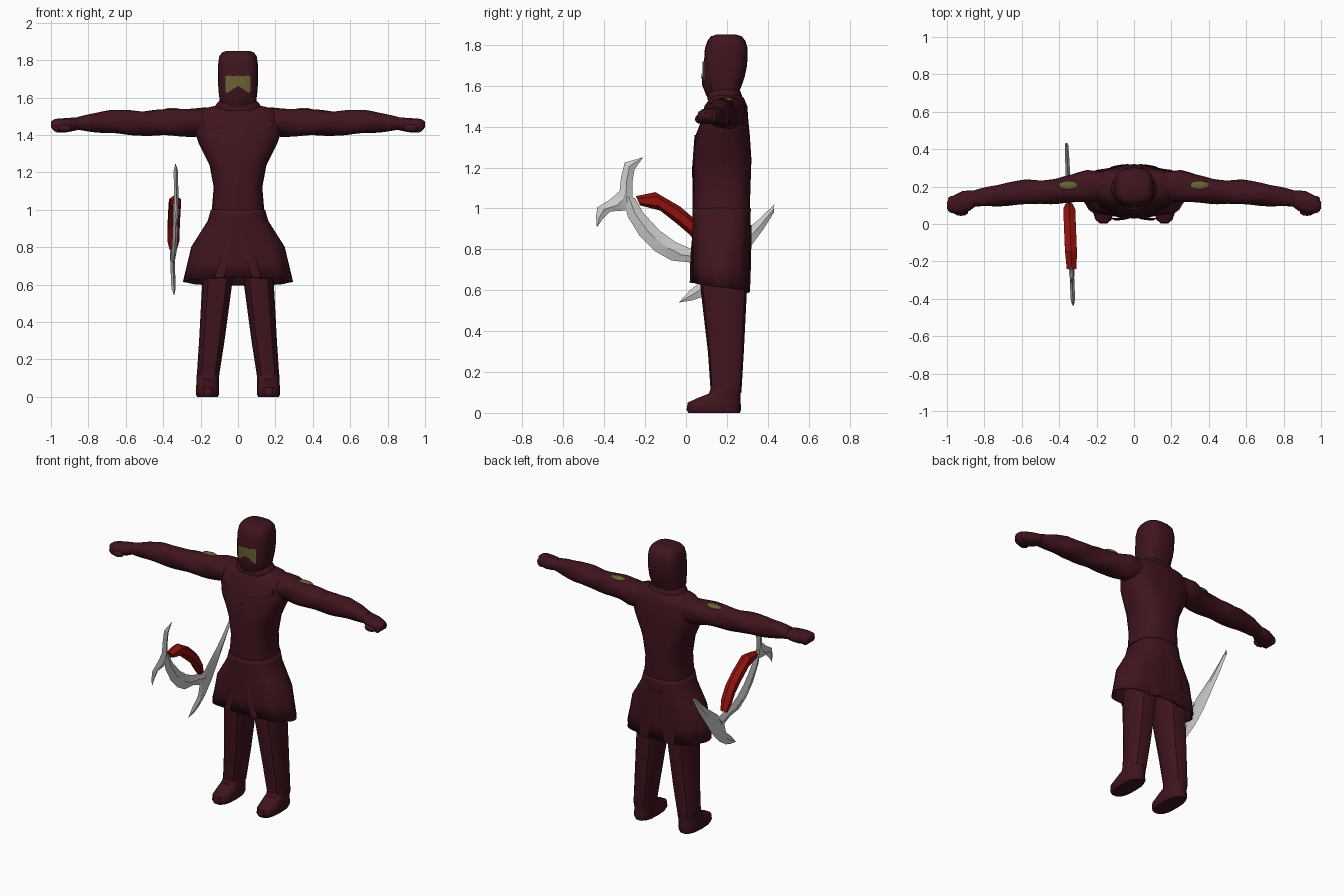
import bpy, bmesh, math
from mathutils import Vector


def material(name, rgb):
    m = bpy.data.materials.new(name)
    m.diffuse_color = (*rgb, 1)
    return m


CLOTH = material("maroon_cloth", (0.05, 0.007, 0.012))
SKIN = material("olive_skin", (0.15, 0.12, 0.035))
RED = material("red_grip", (0.28, 0.006, 0.004))


def finish(name, bm, mat=None, mirror=False, angle=40):
    bmesh.ops.remove_doubles(bm, verts=bm.verts, dist=1e-4)
    bmesh.ops.recalc_face_normals(bm, faces=bm.faces)
    me = bpy.data.meshes.new(name)
    bm.to_mesh(me)
    bm.free()
    ob = bpy.data.objects.new(name, me)
    bpy.context.collection.objects.link(ob)
    if mat:
        me.materials.append(mat)
    if mirror:
        ob.modifiers.new("Mirror", 'MIRROR').use_mirror_merge = False
    bpy.ops.object.select_all(action='DESELECT')
    bpy.context.view_layer.objects.active = ob
    ob.select_set(True)
    if angle:
        bpy.ops.object.shade_smooth_by_angle(angle=math.radians(angle))
    return ob


def spow(v, p):
    return math.copysign(abs(v) ** (2 / p), v)


def refine(rings, m):
    out = []
    for a, b in zip(rings, rings[1:]):
        out += [tuple(u + (v - u) * k / m for u, v in zip(a, b)) for k in range(m)]
    return out + [rings[-1]]


def loft(name, rings, mat, axis='Z', n=16, p=2.6, caps=True, warp=None, **kw):
    """Skin rings of (position, centre1, centre2, radius1, radius2)."""
    bm = bmesh.new()
    loops = []
    for t, c1, c2, r1, r2 in rings:
        row = []
        for i in range(n):
            a = 2 * math.pi * i / n
            s, d = warp(t, a) if warp else (1, 0)
            u, v = c1 + s * r1 * spow(math.cos(a), p), c2 + s * r2 * spow(math.sin(a), p)
            row.append(bm.verts.new((u, v, t + d) if axis == 'Z' else (t, u, v)))
        loops.append(row)
    for A, B in zip(loops, loops[1:]):
        for i in range(n):
            j = (i + 1) % n
            bm.faces.new((A[i], A[j], B[j], B[i]))
    if caps:
        bm.faces.new(loops[0])
        bm.faces.new(loops[-1])
    return finish(name, bm, mat, **kw)


def ribbon(name, pairs, normal, t, mat=None, frac=0.5, **kw):
    """Strip between two edges, thickened in the middle into a blade section."""
    bm = bmesh.new()
    N = Vector(normal)
    loops = []
    for a, b in pairs:
        a, b = Vector(a), Vector(b)
        h = N * t * min(1, (b - a).length / 0.06)
        pts = [a, a.lerp(b, frac) + h, a.lerp(b, 1 - frac) + h,
               b, a.lerp(b, 1 - frac) - h, a.lerp(b, frac) - h]
        loops.append([bm.verts.new(q) for q in pts])
    for A, B in zip(loops, loops[1:]):
        for i in range(6):
            j = (i + 1) % 6
            bm.faces.new((A[i], A[j], B[j], B[i]))
    bm.faces.new(loops[0])
    bm.faces.new(loops[-1])
    return finish(name, bm, mat, **kw)


def blob(name, loc, scale, mat):
    bm = bmesh.new()
    bmesh.ops.create_icosphere(bm, subdivisions=2, radius=1)
    for v in bm.verts:
        v.co = Vector([c * s + l for c, s, l in zip(v.co, scale, loc)])
    return finish(name, bm, mat, mirror=True)


# Torso of the coat
loft("coat_torso", [(0.93, 0, .174, .16, .136), (1.0, 0, .174, .14, .138), (1.12, 0, .176, .13, .14),
     (1.24, 0, .178, .152, .142), (1.36, 0, .18, .212, .132), (1.43, 0, .19, .235, .115),
     (1.50, 0, .195, .228, .105), (1.54, 0, .20, .195, .083), (1.56, 0, .20, .10, .06)], CLOTH, n=24)


# Pleated skirt, hem lower at the back
def hem(z, a):
    k = max(0, min(1, (0.95 - z) / 0.33))
    return 1 + 0.03 * k * math.cos(8 * a), -k * 0.02 * math.sin(a)


skirt = loft("coat_skirt", refine([(1.0, 0, .174, .141, .139), (.94, 0, .174, .158, .138),
             (.80, 0, .173, .243, .136), (.615, 0, .172, .282, .134)], 2),
             CLOTH, n=48, caps=False, warp=hem)
sol = skirt.modifiers.new("Solidify", 'SOLIDIFY')
sol.thickness, sol.offset = 0.008, 0

# Hanging cloth tails, front and back, either side of the centre
ribbon("front_tail", [((.002, .036, .89), (.03, .036, .89)), ((.03, .028, .77), (.085, .03, .77)),
       ((.075, .02, .64), (.125, .03, .635))], (0, 1, 0), .008, CLOTH, mirror=True)
ribbon("back_tail", [((.002, .312, .92), (.06, .312, .92)), ((.01, .312, .76), (.11, .31, .76)),
       ((.03, .308, .60), (.13, .302, .585))], (0, 1, 0), .008, CLOTH, mirror=True)
# Front closing seam and chest yoke
ribbon("front_seam", [((-.012, .037, .95), (.012, .037, .95)), ((-.012, .034, 1.2), (.012, .034, 1.2)),
       ((-.012, .046, 1.36), (.012, .046, 1.36))], (0, 1, 0), .01, CLOTH)
ribbon("chest_yoke", [((0, .066, 1.37), (0, .074, 1.42)), ((.1, .074, 1.39), (.1, .078, 1.43)),
       ((.19, .105, 1.44), (.18, .105, 1.48))], (0, 1, 0), .01, CLOTH, mirror=True)


# Sleeved arms with twisting folds
def folds(t, a):
    k = min(1, max(0, (0.88 - t) / 0.1))
    return 1 + 0.05 * k * math.sin(3 * a + t * 24), 0


loft("arm", refine([(.16, .205, 1.47, .08, .075), (.25, .205, 1.468, .085, .076), (.33, .187, 1.467, .075, .072),
     (.42, .176, 1.465, .068, .069), (.50, .172, 1.463, .062, .066), (.58, .169, 1.467, .066, .066),
     (.68, .16, 1.470, .062, .062), (.78, .148, 1.467, .052, .05), (.86, .135, 1.462, .043, .034)], 3),
     CLOTH, axis='X', n=18, p=2.2, warp=folds, mirror=True)
loft("hand", [(.84, .138, 1.462, .038, .03), (.88, .125, 1.457, .055, .036), (.92, .115, 1.452, .06, .038),
     (.96, .105, 1.45, .05, .038), (.985, .1, 1.453, .038, .03), (1.0, .1, 1.456, .018, .015)],
     CLOTH, axis='X', n=12, p=2.4, mirror=True)
blob("thumb", (.925, .065, 1.437), (.04, .022, .022), CLOTH)
for i in range(3):
    blob("knuckle_%d" % i, (.965, .075 + .03 * i, 1.445), (.03, .016, .032), CLOTH)
# Bare skin showing through the sleeve
blob("sleeve_gap", (.35, .205, 1.531), (.055, .026, .014), SKIN)

# Legs and boots
loft("trouser_leg", [(.80, .10, .18, .085, .11), (.60, .112, .185, .08, .113), (.30, .14, .195, .068, .088),
     (.10, .162, .196, .059, .075)], CLOTH, n=12, p=2.8, mirror=True)
loft("boot", [(.0, .163, .138, .056, .128), (.015, .163, .136, .062, .136), (.05, .163, .138, .062, .132),
     (.07, .162, .158, .06, .11), (.095, .162, .19, .06, .079), (.12, .161, .196, .061, .077)],
     CLOTH, n=14, p=2.6, mirror=True)

# Hooded head and collar
loft("hood", [(1.52, 0, .19, .10, .062), (1.56, 0, .187, .098, .068), (1.60, 0, .182, .10, .09),
     (1.64, 0, .187, .105, .099), (1.70, 0, .193, .107, .106), (1.78, 0, .197, .106, .105),
     (1.82, 0, .198, .10, .093), (1.842, 0, .197, .085, .075), (1.85, 0, .197, .06, .05)],
     CLOTH, n=20, p=2.8)
loft("collar", [(1.53, 0, .19, .125, .085), (1.555, 0, .188, .122, .085), (1.575, 0, .187, .108, .078),
     (1.585, 0, .187, .095, .07)], CLOTH, n=16)

# Face opening, following the curve of the hood
bm = bmesh.new()
cols = []
for i in range(9):
    x = -.066 + .132 * i / 8
    low, high = 1.62 + .042 * (1 - abs(x) / .066), 1.718
    col = []
    for k in range(4):
        z = low + (high - low) * k / 3
        cy, r = .187 + (z - 1.64) * .1, .099 + (z - 1.64) * .117
        y = cy - r * (1 - (abs(x) / .106) ** 2.8) ** (1 / 2.8) - .006
        col.append(bm.verts.new((x, y, z)))
    cols.append(col)
for A, B in zip(cols, cols[1:]):
    for k in range(3):
        bm.faces.new((A[k], B[k], B[k + 1], A[k + 1]))
finish("face", bm, SKIN)

# Pointed mask over nose and chin
ribbon("face_mask", [((0, .076, 1.662), (0, .1, 1.55)), ((.04, .084, 1.638), (.04, .107, 1.552)),
       ((.09, .125, 1.61), (.088, .14, 1.56))], (0, 1, 0), .01, CLOTH, mirror=True)


# Crescent weapon hanging beside the right hip, given as (y, z) edge pairs
def side(*rows):
    def pt(y, z):
        return (-.343 - .04 * y, y, z)
    return [(pt(a, b), pt(c, d)) for a, b, c, d in rows]


X = (1, 0, 0)
ribbon("upper_blade", side((-.21, 1.25, -.21, 1.25), (-.30, 1.225, -.252, 1.19), (-.318, 1.15, -.262, 1.13),
       (-.325, 1.085, -.262, 1.05), (-.37, 1.045, -.295, .99), (-.434, 1.005, -.37, .985),
       (-.44, .96, -.41, .945), (-.436, .907, -.436, .907)), X, .012, angle=25)
ribbon("middle_blade", side((-.31, 1.06, -.25, 1.05), (-.285, .96, -.21, .98), (-.225, .863, -.127, .89),
       (-.15, .79, -.05, .835), (-.07, .745, .03, .80), (.03, .735, .10, .79), (.12, .70, .16, .78)),
       X, .014, angle=25)
ribbon("lower_blade", side((-.035, .54, -.035, .54), (.03, .55, .02, .60), (.08, .568, .075, .645),
       (.15, .615, .10, .73), (.23, .695, .17, .80), (.31, .805, .285, .885),
       (.38, .90, .36, .95), (.43, .98, .432, 1.02)), X, .012, angle=25)
ribbon("weapon_grip", side((-.245, 1.06, -.225, 1.015), (-.15, 1.08, -.127, .99), (-.03, 1.01, -.045, .926),
       (.04, .95, .02, .87), (.09, .87, .055, .82), (.115, .80, .08, .785)), X, .032, RED, frac=.25, angle=20)
